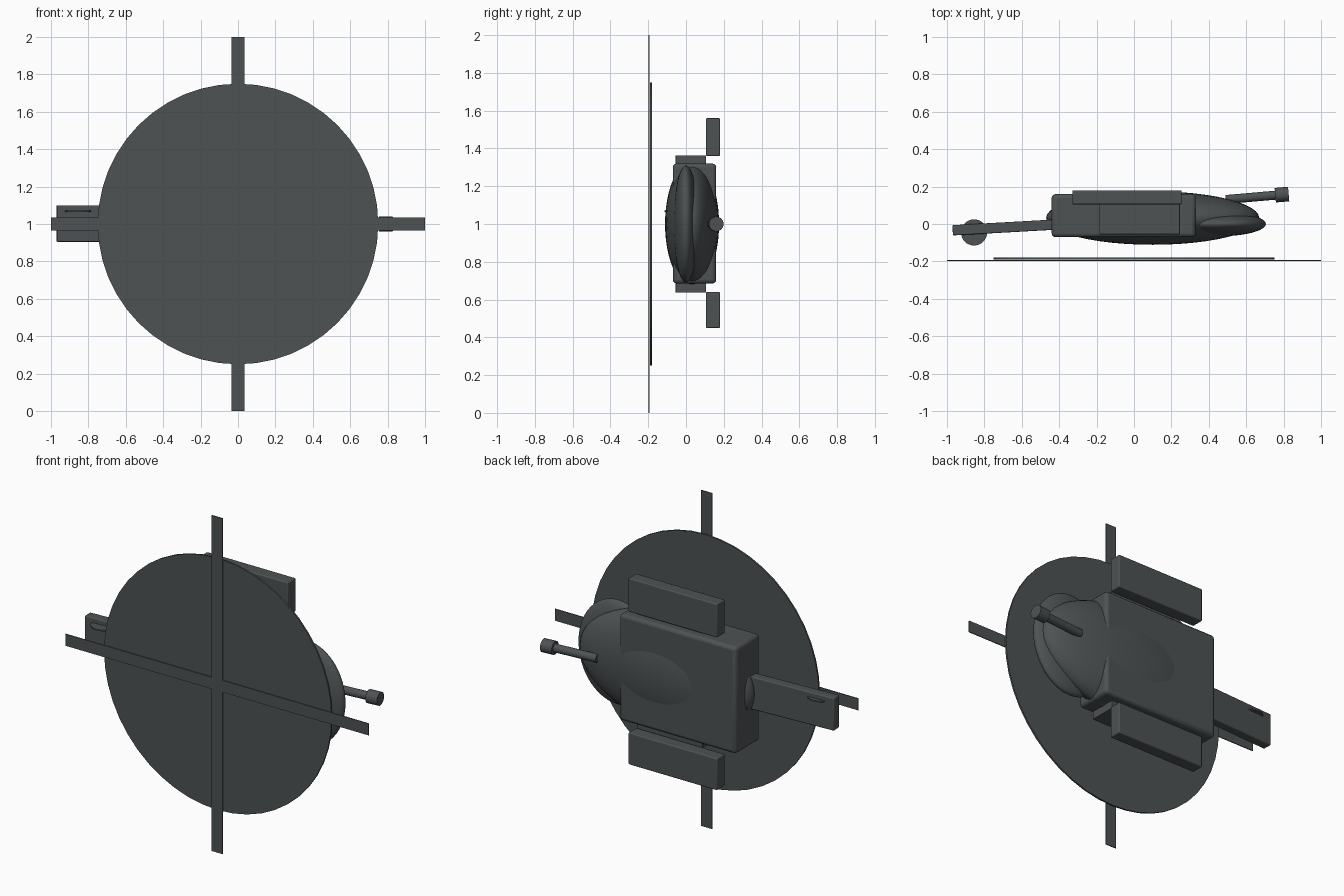
import bpy, math
from mathutils import Matrix

if "Cube" in bpy.data.objects:
    bpy.data.objects.remove(bpy.data.objects["Cube"])

grey = bpy.data.materials.new("dark gunmetal grey")
grey.diffuse_color = (0.075, 0.085, 0.088, 1)
grey.use_nodes = True
grey.node_tree.nodes["Principled BSDF"].inputs["Base Color"].default_value = grey.diffuse_color


def finish(name):
    ob = bpy.context.object
    ob.name = name
    ob.data.materials.append(grey)
    return ob


def box(name, lo, hi, bevel=0.0, tilt=0.0):
    """Box from its two corners, turned about z by tilt."""
    c = [(a + b) / 2 for a, b in zip(lo, hi)]
    bpy.ops.mesh.primitive_cube_add(size=1, location=c)
    ob = finish(name)
    ob.data.transform(Matrix.Diagonal([b - a for a, b in zip(lo, hi)] + [1]))
    ob.rotation_euler.z = tilt
    if bevel:
        m = ob.modifiers.new("soft edges", 'BEVEL')
        m.width, m.segments = bevel, 3
        bpy.ops.object.shade_smooth_by_angle(angle=math.radians(35))
    return ob


def ellipsoid(name, centre, radii):
    bpy.ops.mesh.primitive_uv_sphere_add(segments=48, ring_count=24, radius=1, location=centre)
    ob = finish(name)
    ob.data.transform(Matrix.Diagonal(list(radii) + [1]))
    bpy.ops.object.shade_smooth()
    return ob


def cylinder(name, centre, radius, depth, rot, sides=32):
    bpy.ops.mesh.primitive_cylinder_add(vertices=sides, radius=radius, depth=depth,
                                        location=centre, rotation=rot)
    ob = finish(name)
    bpy.ops.object.shade_smooth_by_angle(angle=math.radians(35))
    return ob


# Fuselage, rounded hull and cockpit nose (the craft lies on its side, rotor facing -y)
box("fuselage", (-0.44, -0.07, 0.685), (0.33, 0.16, 1.32), 0.02)
ellipsoid("hull", (0.1, 0.032, 1), (0.57, 0.143, 0.33))
ellipsoid("cockpit_nose", (0.45, 0.0, 1), (0.255, 0.066, 0.31))

# Tail boom and tail rotor disc
box("tail_boom", (-0.97, -0.044, 0.905), (-0.35, 0.011, 1.10), 0.006, math.radians(3.2))
cylinder("tail_rotor", (-0.855, -0.045, 1.067), 0.07, 0.008, (0, 0, 0))

# Side pods and the stub wing carrying them
box("stub_wing", (-0.185, -0.055, 0.637), (0.245, 0.107, 1.363), 0.003)
for side, lo, hi in (("lower", 0.45, 0.64), ("upper", 1.36, 1.56)):
    box(side + "_pod", (-0.33, 0.105, lo), (0.255, 0.18, hi), 0.006)

# Gun barrel and muzzle
gun_rot = (0, math.pi / 2, math.radians(5))
cylinder("gun_barrel", (0.63, 0.143, 1), 0.024, 0.28, gun_rot)
cylinder("gun_muzzle", (0.791, 0.157, 1), 0.039, 0.072, gun_rot)

# Main rotor disc and crossed blades
cylinder("rotor_disc", (0, -0.185, 1), 0.75, 0.01, (math.pi / 2, 0, 0), 48)
box("rotor_blade_long", (-1, -0.198, 0.965), (1, -0.193, 1.035))
box("rotor_blade_cross", (-0.035, -0.198, 0), (0.035, -0.193, 2))
